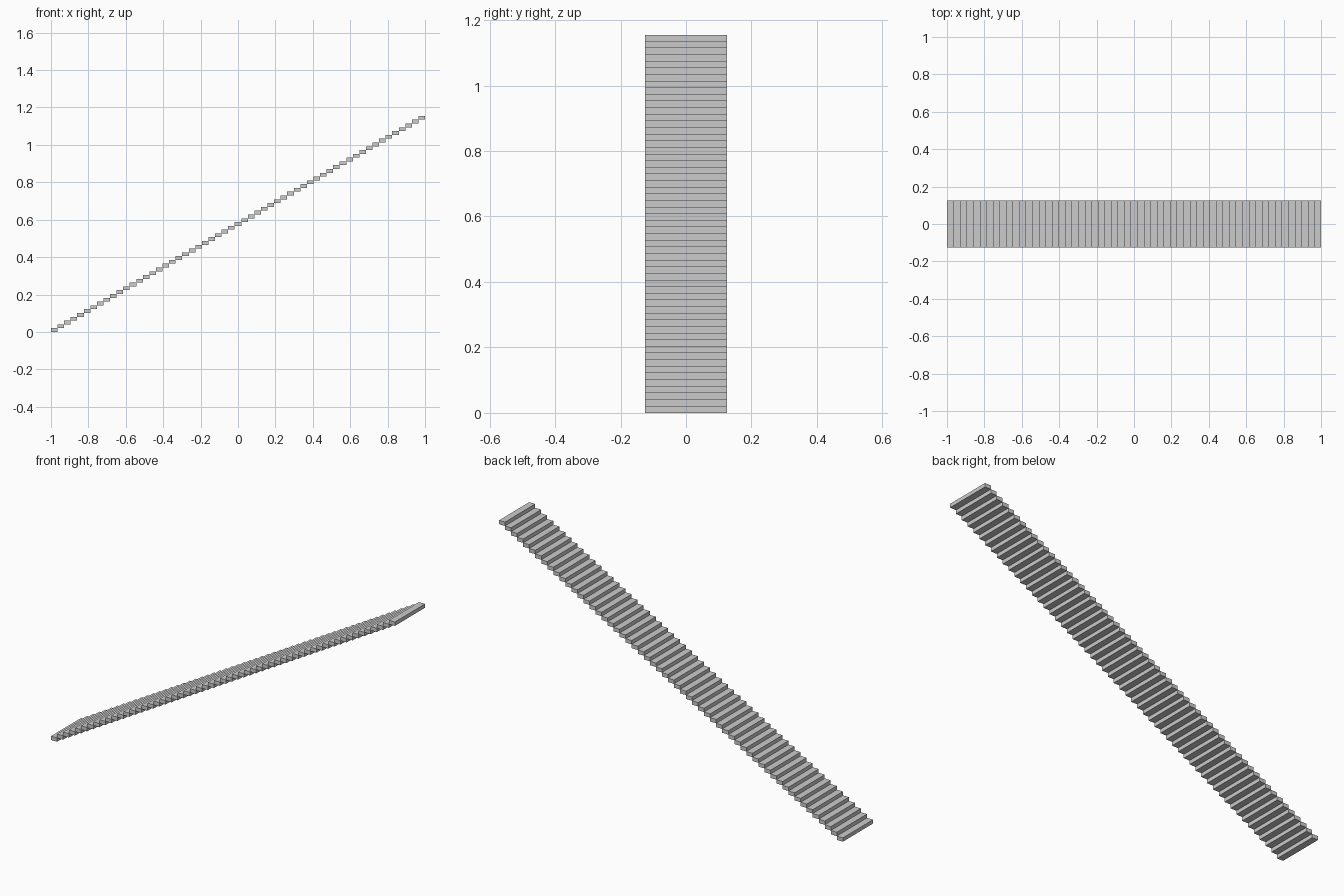
import bpy, math

if "Cube" in bpy.data.objects:
    bpy.data.objects.remove(bpy.data.objects["Cube"])

COUNT = 57                                # number of treads
RUN = 2.0 / COUNT                         # tread depth along x
RISE = RUN * math.tan(math.radians(30))   # tread thickness, flight climbs at 30 degrees
WIDTH = 0.25

# Lowest tread: a flat slab at the left end of the flight
bpy.ops.mesh.primitive_cube_add(size=1, location=(-1 + RUN / 2, 0, RISE / 2))
steps = bpy.context.object
steps.name = "stair_steps"
steps.scale = (RUN, WIDTH, RISE)
bpy.ops.object.transform_apply(location=False, rotation=False, scale=True)

# Repeat the slab edge to edge up the slope
array = steps.modifiers.new("flight", 'ARRAY')
array.count = COUNT
array.use_relative_offset = False
array.use_constant_offset = True
array.constant_offset_displace = (RUN, 0, RISE)
